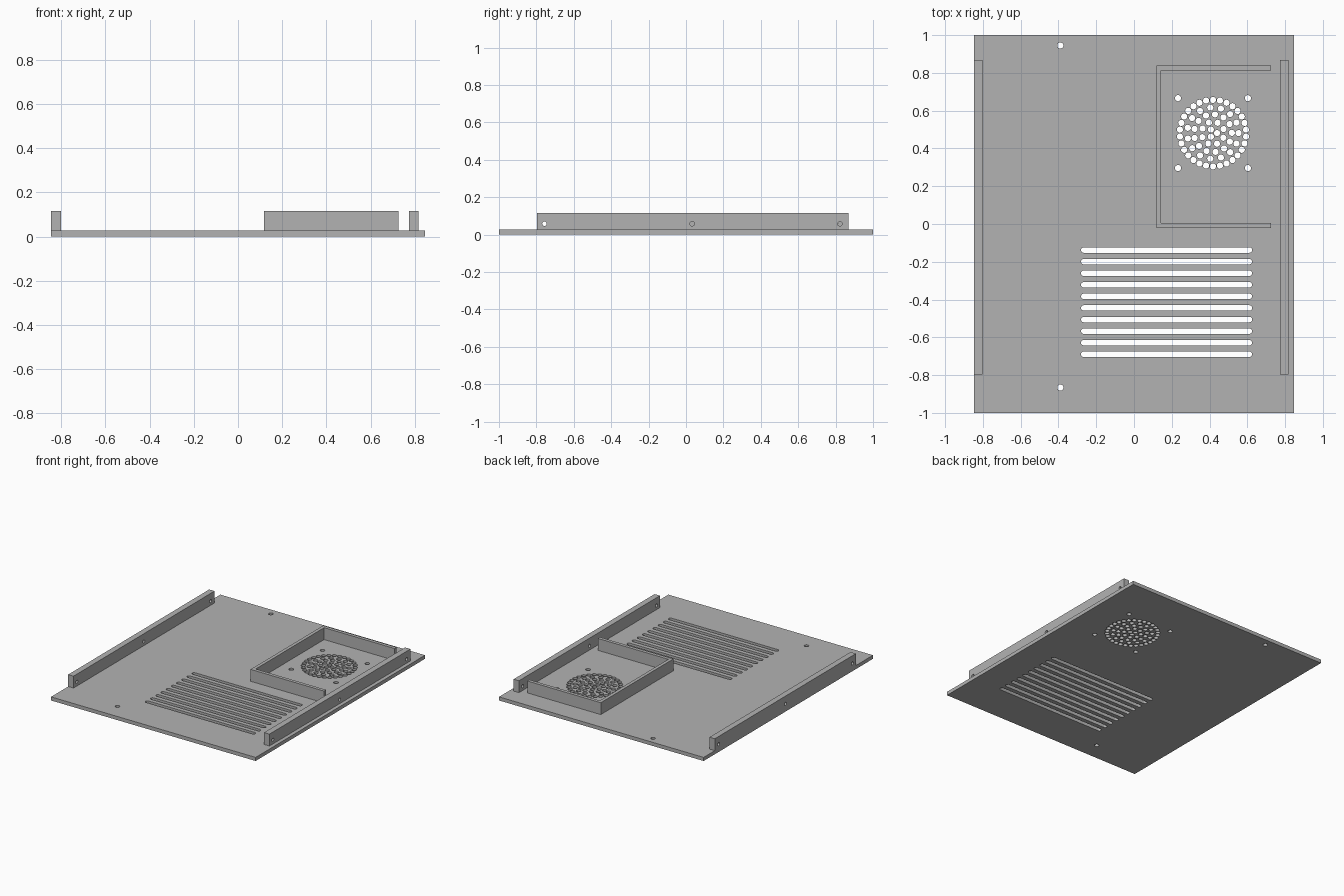
import bpy
import math
from mathutils import Matrix

cube = bpy.data.objects.get("Cube")
if cube:
    bpy.data.objects.remove(cube, do_unlink=True)

grey = bpy.data.materials.new("grey_metal")
grey.use_nodes = True
colour = (0.45, 0.45, 0.45, 1)
grey.diffuse_color = colour
grey.node_tree.nodes["Principled BSDF"].inputs["Base Color"].default_value = colour


def rectangle(x0, x1, y0, y1):
    return [(x0, y0), (x1, y0), (x1, y1), (x0, y1)]


def slot(x0, x1, y, r, n=16):
    """Rounded outline; a plain circle when x0 equals x1."""
    points = []
    for centre, start in ((x1, -math.pi / 2), (x0, math.pi / 2)):
        steps = n // 2 if x0 == x1 else n // 2 + 1
        for i in range(steps):
            a = start + math.pi * i / (n // 2)
            points.append((centre + r * math.cos(a), y + r * math.sin(a)))
    return points


def circle(x, y, r):
    return slot(x, x, y, r)


def sheet(name, outlines, thickness, matrix):
    """Extruded flat profile; the outlines after the first are holes."""
    curve = bpy.data.curves.new(name, "CURVE")
    curve.dimensions = "2D"
    curve.fill_mode = "BOTH"
    curve.extrude = thickness / 2
    for outline in outlines:
        spline = curve.splines.new("POLY")
        spline.points.add(len(outline) - 1)
        for point, (x, y) in zip(spline.points, outline):
            point.co = (x, y, 0, 1)
        spline.use_cyclic_u = True
    obj = bpy.data.objects.new(name, curve)
    bpy.context.collection.objects.link(obj)
    obj.matrix_world = matrix
    bpy.ops.object.select_all(action="DESELECT")
    obj.select_set(True)
    bpy.context.view_layer.objects.active = obj
    bpy.ops.object.convert(target="MESH")
    obj = bpy.context.object
    obj.name = name
    obj.data.materials.clear()
    obj.data.materials.append(grey)
    bpy.ops.object.shade_smooth_by_angle(angle=math.radians(35))
    return obj


PLATE = 0.027
TOP = 0.116
HOLE = 0.0165
FAN_X, FAN_Y = 0.418, 0.481

# Base panel with vent slots, fan grille and screw holes
panel = [rectangle(-0.846, 0.846, -1, 1)]
panel += [slot(-0.266, 0.611, -0.138 - 0.0613 * i, 0.0145) for i in range(10)]
panel += [circle(-0.39, y, HOLE) for y in (0.945, -0.866)]
panel += [circle(FAN_X + sx * 0.185, FAN_Y + sy * 0.185, HOLE)
          for sx in (-1, 1) for sy in (-1, 1)]
for radius, count, phase in ((0.176, 30, 90), (0.136, 15, 96), (0.1, 13, 84),
                             (0.06, 8, 66), (0.022, 3, 0)):
    for i in range(count):
        a = math.radians(phase) + math.tau * i / count
        panel.append(circle(FAN_X + radius * math.cos(a),
                            FAN_Y + radius * math.sin(a), HOLE))
sheet("base_panel", panel, PLATE, Matrix.Translation((0, 0, PLATE / 2)))

# Three-sided fan duct, open towards the side rail
x0, x1, y0, y1, wall = 0.118, 0.726, -0.02, 0.838, 0.025
duct = [(x0, y0), (x1, y0), (x1, y0 + wall), (x0 + wall, y0 + wall),
        (x0 + wall, y1 - wall), (x1, y1 - wall), (x1, y1), (x0, y1)]
sheet("fan_duct", [duct], TOP - PLATE,
      Matrix.Translation((0, 0, (TOP + PLATE) / 2)))

# Side rails: profile drawn in the y-z plane, extruded along x
upright = Matrix(((0, 0, 1, 0), (1, 0, 0, 0), (0, 1, 0, 0), (0, 0, 0, 1)))
for name, x in (("right_rail", -0.824), ("left_rail", 0.796)):
    rail = [rectangle(-0.797, 0.868, PLATE, TOP)]
    rail += [circle(y, 0.058, 0.012) for y in (-0.757, 0.033, 0.823)]
    sheet(name, rail, 0.044, Matrix.Translation((x, 0, 0)) @ upright)
